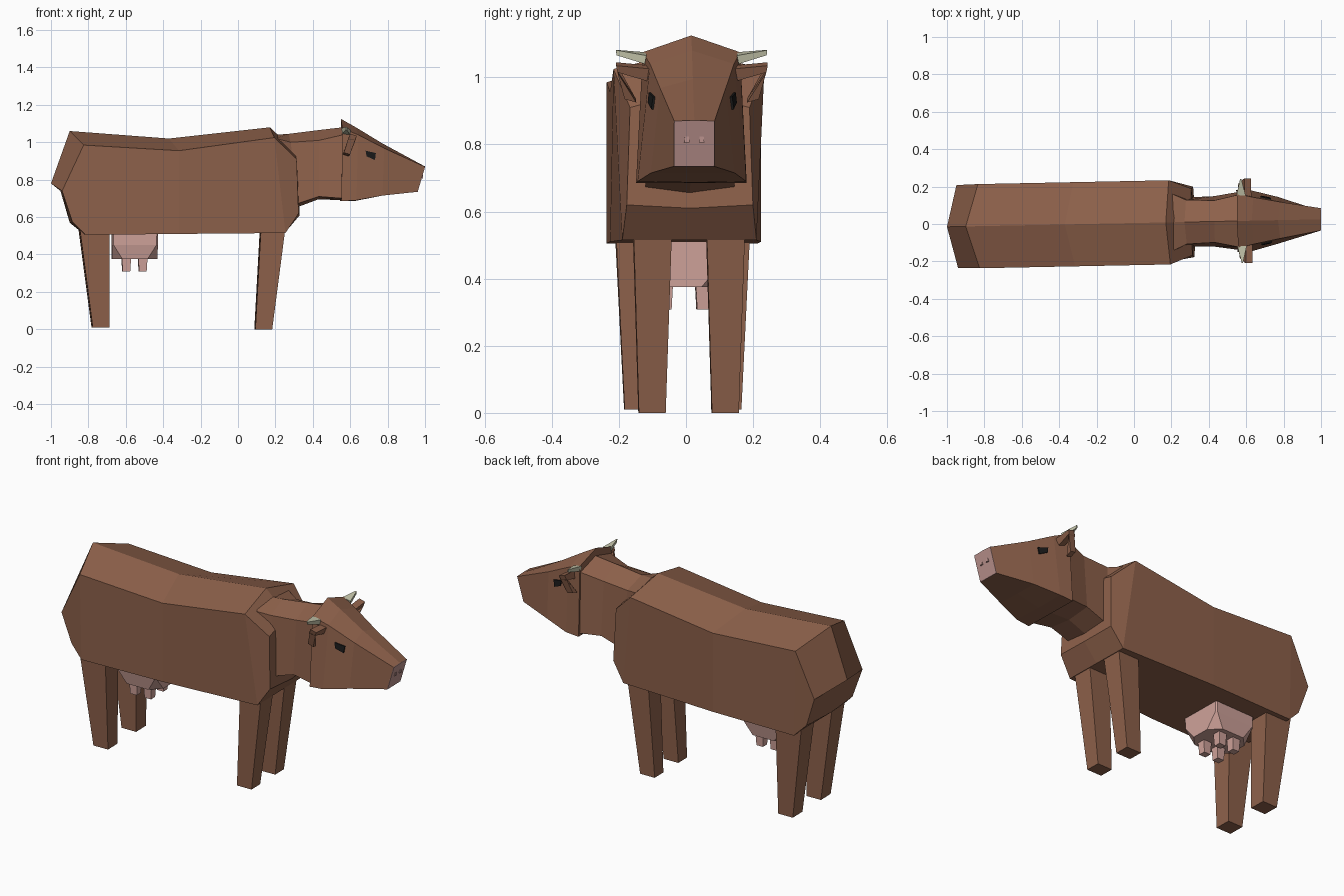
import bpy, bmesh

YAW, Y_OFF = 0.02, 0.005   # the animal stands slightly turned


def mat(name, rgb):
    m = bpy.data.materials.new(name)
    m.diffuse_color = (*rgb, 1)
    return m


BROWN = mat("hide_brown", (0.27, 0.12, 0.07))
PINK = mat("skin_pink", (0.62, 0.36, 0.32))
NOSE = mat("nose_pink", (0.50, 0.29, 0.27))
HORN = mat("horn_bone", (0.55, 0.55, 0.40))
BLACK = mat("eye_black", (0.01, 0.01, 0.01))


def loft(name, loops, material):
    """Skin equal-length loops of points and cap both ends."""
    bm = bmesh.new()
    rings = [[bm.verts.new(p) for p in loop] for loop in loops]
    n = len(rings[0])
    for a, b in zip(rings, rings[1:]):
        for i in range(n):
            j = (i + 1) % n
            bm.faces.new((a[i], a[j], b[j], b[i]))
    bm.faces.new(rings[0])
    bm.faces.new(rings[-1])
    bmesh.ops.recalc_face_normals(bm, faces=bm.faces)
    me = bpy.data.meshes.new(name)
    bm.to_mesh(me)
    bm.free()
    me.materials.append(material)
    ob = bpy.data.objects.new(name, me)
    bpy.context.collection.objects.link(ob)
    ob.rotation_euler.z = YAW
    ob.location.y = Y_OFF
    return ob


def whole(half):
    """Half section (top centre to bottom centre) to a full loop."""
    return half + [(x, -y, z) for x, y, z in reversed(half[1:-1])]


def pair(name, loops, material):
    for side, s in (("left", 1), ("right", -1)):
        loft(f"{side}_{name}", [[(x, s * y, z) for x, y, z in l] for l in loops], material)


def rect(x0, x1, y0, y1, z):
    return [(x0, y0, z), (x1, y0, z), (x1, y1, z), (x0, y1, z)]


# trunk, rump to chest
loft("body", [whole(h) for h in (
    [(-1.0, 0, .78), (-.945, .222, .74), (-.89, .212, .575), (-.90, 0, .57)],
    [(-.90, 0, 1.06), (-.83, .225, .985), (-.82, .225, .505), (-.82, 0, .505)],
    [(-.37, 0, 1.02), (-.32, .225, .955), (-.32, .225, .51), (-.32, 0, .51)],
    [(.17, 0, 1.08), (.19, .225, 1.025), (.25, .20, .515), (.25, 0, .515)],
    [(.30, 0, .96), (.31, .178, .91), (.32, .188, .62), (.33, 0, .61)])], BROWN)

# neck
loft("neck", [whole(h) for h in (
    [(.20, 0, 1.04), (.20, .155, 1.02), (.20, .16, .72), (.20, 0, .62)],
    [(.27, 0, 1.045), (.28, .118, 1.0), (.31, .132, .67), (.31, 0, .65)],
    [(.43, 0, 1.065), (.43, .112, 1.01), (.43, .135, .71), (.43, 0, .695)],
    [(.56, 0, 1.08), (.56, .14, 1.04), (.56, .155, .70), (.56, 0, .69)])], BROWN)

# head and nose
muzzle = [(.997, 0, .872), (.997, .06, .87), (.957, .06, .735), (.957, 0, .735)]
loft("head", [whole(h) for h in (
    [(.55, 0, 1.125), (.555, .145, 1.075), (.55, .165, .685), (.55, 0, .685)],
    [(.63, 0, 1.08), (.64, .125, 1.04), (.63, .162, .69), (.63, 0, .687)],
    [(.77, 0, .995), (.78, .098, .968), (.77, .125, .715), (.77, 0, .715)],
    muzzle)], BROWN)
loft("nose", [whole(muzzle), whole([(x + .003, y, z) for x, y, z in muzzle])], NOSE)
pair("nostril", [[(x, y, z) for y, z in ((.014, .806), (.03, .806), (.028, .824), (.016, .824))]
                 for x in (.97, .988)], NOSE)

# eyes
eye = ((.68, .955, .130), (.735, .942, .118), (.73, .905, .123), (.685, .925, .133))
pair("eye", [[(x, y + d, z) for x, z, y in eye] for d in (-.03, 0)], BLACK)

# ears
pair("ear", [
    [(.595, .12, 1.035), (.63, .12, 1.025), (.615, .12, .985), (.585, .12, .99)],
    [(.595, .226, 1.045), (.63, .226, 1.035), (.625, .222, 1.015), (.585, .222, 1.02)],
    [(.562, .20, .945), (.595, .20, .935), (.59, .165, .925), (.558, .165, .935)]], BROWN)

# horns
pair("horn", [
    [(.55, .135, 1.075), (.60, .135, 1.065), (.595, .14, 1.04), (.555, .14, 1.045)],
    [(.572, .225, 1.082), (.578, .225, 1.081), (.578, .224, 1.066), (.572, .224, 1.067)]], HORN)

# legs
pair("front_leg", [rect(.12, .25, .052, .166, .54), rect(.09, .18, .069, .149, 0)], BROWN)
pair("rear_leg", [rect(-.85, -.69, .082, .20, .54), rect(-.78, -.69, .085, .174, .01)], BROWN)


# udder with chamfered lower corners
def octagon(hx, hy, c, z):
    pts = [(hx - c, -hy), (hx, -hy + c), (hx, hy - c), (hx - c, hy),
           (c - hx, hy), (-hx, hy - c), (-hx, c - hy), (c - hx, -hy)]
    return [(x - .553, y, z) for x, y in pts]


loft("udder", [octagon(.122, .12, .005, .52), octagon(.122, .12, .008, .45),
               octagon(.122, .105, .055, .375)], PINK)
for end, x in (("front", -.51), ("back", -.598)):
    pair(f"{end}_teat", [rect(x - .025, x + .025, .034, .08, .385),
                         rect(x - .02, x + .02, .038, .076, .308)], PINK)
